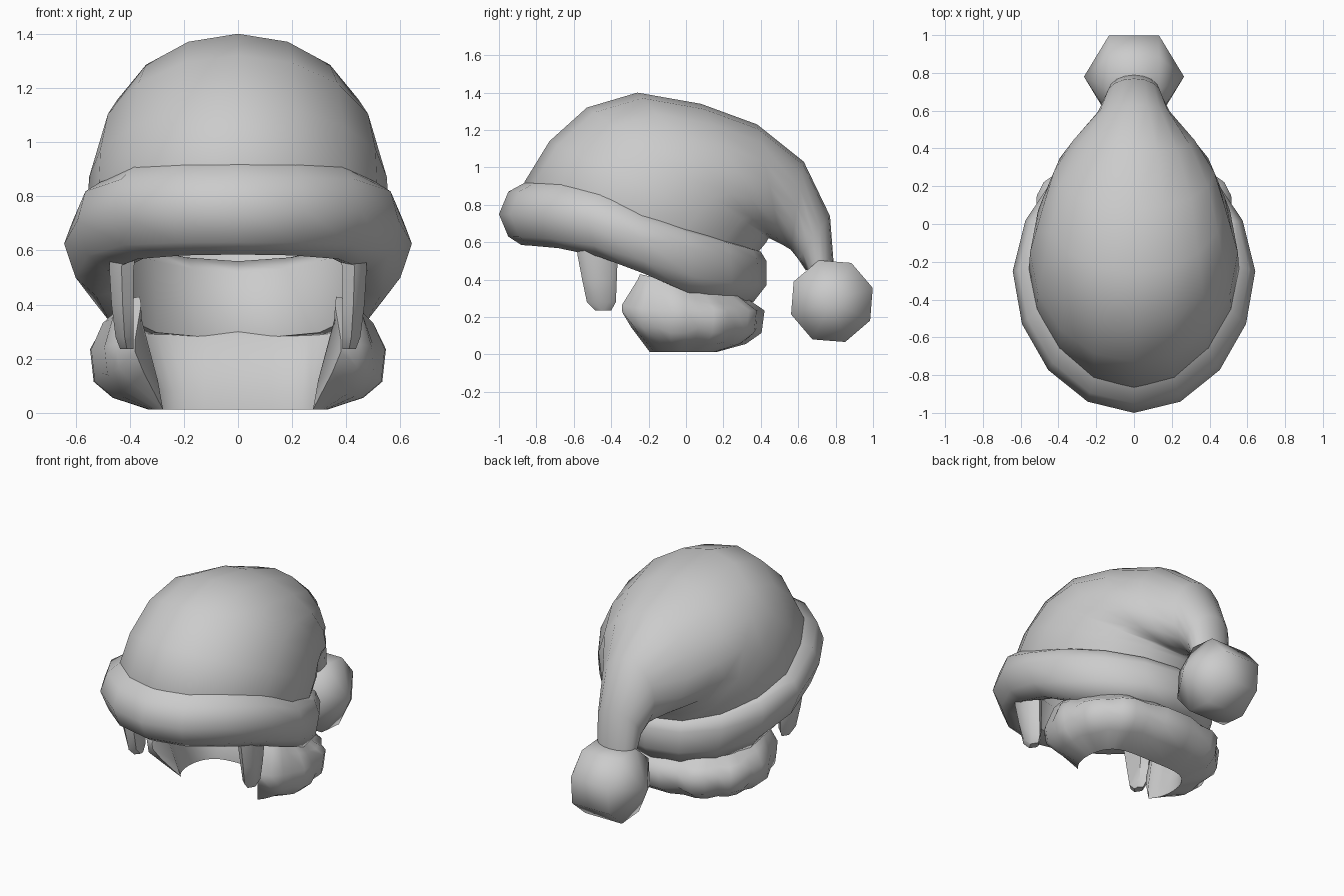
import bpy, bmesh, math
from mathutils import Matrix, Vector

if "Cube" in bpy.data.objects:
    bpy.data.objects.remove(bpy.data.objects["Cube"])

grey = bpy.data.materials.new("soft_grey")
grey.diffuse_color = (0.6, 0.6, 0.6, 1)
grey.use_nodes = True
grey.node_tree.nodes["Principled BSDF"].inputs["Base Color"].default_value = grey.diffuse_color


def finish(name, bm, angle=70):
    bmesh.ops.recalc_face_normals(bm, faces=bm.faces)
    me = bpy.data.meshes.new(name)
    bm.to_mesh(me)
    bm.free()
    me.materials.append(grey)
    ob = bpy.data.objects.new(name, me)
    bpy.context.collection.objects.link(ob)
    bpy.ops.object.select_all(action='DESELECT')
    ob.select_set(True)
    bpy.context.view_layer.objects.active = ob
    bpy.ops.object.shade_smooth_by_angle(angle=math.radians(angle))
    return ob


def loft(name, rings, wrap=False, caps=(), angle=70):
    """Skin closed rings of points; wrap joins the last ring to the first."""
    bm = bmesh.new()
    vs = [[bm.verts.new(p) for p in r] for r in rings]
    n = len(vs[0])
    pairs = list(zip(vs, vs[1:])) + ([(vs[-1], vs[0])] if wrap else [])
    for a, b in pairs:
        for i in range(n):
            j = (i + 1) % n
            bm.faces.new((a[i], a[j], b[j], b[i]))
    for c in caps:
        bm.faces.new(vs[c])
    return finish(name, bm, angle)


def tilted_ring(front, back, w, rise=0.0, sag=0.0, n=16, skew=0.0, taper=0.0):
    """Ellipse through two points of the centre plane, with half width w;
    rise lifts the front half, sag drops the back half, taper narrows the back."""
    pts = []
    for i in range(n):
        a = 2 * math.pi * i / n
        t = (1 - math.cos(a)) / 2
        y = front[0] + (back[0] - front[0]) * t + skew * math.sin(a) ** 2
        z = front[1] + (back[1] - front[1]) * t
        z += (rise if t < .5 else sag) * math.sin(2 * math.pi * t)
        x = w * math.sin(a) * (1 - taper * max(0, 2 * t - 1))
        pts.append((x, y, z))
    return pts


# Hat body, fanning over the head and drooping into the tail
hat = [((-.85, .86), (.36, .48), .54), ((-.865, .92), (.38, .54), .557),
       ((-.73, 1.14), (.43, .60), .55), ((-.53, 1.32), (.44, .62), .52),
       ((-.26, 1.40), (.45, .62), .48), ((.08, 1.34), (.47, .61), .425),
       ((.38, 1.23), (.51, .59), .32), ((.63, 1.03), (.56, .56), .19),
       ((.77, .74), (.60, .51), .145), ((.79, .48), (.64, .45), .13)]
loft("hat_body", [tilted_ring(*r) for r in hat], caps=(-1,))

# Thick rolled brim: front, back, half width, rise, sag
brim = [((-.85, .925), (.36, .56), .54, .05, 0), ((-.95, .87), (.40, .55), .61, .05, 0),
        ((-1, .75), (.43, .50), .642, .04, .01), ((-.95, .63), (.43, .37), .60, .035, .035),
        ((-.88, .585), (.36, .28), .525, .035, .045),
        ((-.78, .61), (.27, .28), .45, .03, .04), ((-.76, .80), (.26, .52), .46, .04, 0)]
loft("hat_brim", [tilted_ring(*r, skew=.035, taper=.08) for r in brim], wrap=True)

# Pompom
bm = bmesh.new()
turn = (Matrix.Translation((0, .78, .285)) @ Matrix.Rotation(math.radians(18), 4, 'X')
        @ Matrix.Rotation(math.pi / 2, 4, 'Y'))
bmesh.ops.create_uvsphere(bm, u_segments=8, v_segments=3, radius=.265, matrix=turn)
finish("pompom", bm, 80)

# Curly hair around the nape: one curl every three stations
rings = []
N = 27
for k in range(N + 1):
    a = math.radians(40 + 280 * k / N)
    s, c = math.sin(a), math.cos(a)
    curl = math.cos(2 * math.pi * (k - 1.5) / 3.0)
    lump = .975 + .065 * curl
    dz = .02 * curl
    tip = max(0, 1 - min(k, N - k) / 3)
    outer = Vector((math.copysign(.545 * abs(s) ** .75, s), -.02 - .44 * c, 0))
    inner = Vector((math.copysign(.33 * abs(s) ** .4, s), -.04 - .20 * c, 0))
    top = max(.33 - .25 * outer.y, .29)

    def at(f, z, dy=0):
        p = inner.lerp(outer, f)
        return (p.x, p.y + dy, z)
    rings.append([at(.55 + .2 * tip, top + .03 - .02 * tip, .07 * tip),
                  at(.80 * (1 + (lump - 1) * 1.3), top - .02, .05 * tip),
                  at(lump, .235 + tip * .03),
                  at(.93 + .03 * curl, .125 - dz + tip * .08),
                  at(.62, .06 - dz * .4 + tip * .08),
                  at(0, .012),
                  at(.02 + .15 * tip, .08 + .04 * tip),
                  at(.3 + .4 * tip, top - .01 - .06 * tip, .05 * tip)])
loft("curly_hair", rings, caps=(0, -1), angle=60)

# Side locks hanging from the brim: z, y range, x range
lock = [(.62, -.59, -.36, .375, .475), (.53, -.58, -.365, .385, .475),
        (.40, -.555, -.37, .385, .467), (.28, -.53, -.375, .385, .452),
        (.235, -.485, -.40, .385, .435)]
for side, label in ((1, "right"), (-1, "left")):
    rings = []
    for z, y0, y1, x0, x1 in lock:
        xm = (x0 + x1) / 2
        rings.append([(side * x, y, z) for x, y in
                      ((x0, y0 + .03), (xm, y0), (x1, y0 + .04),
                       (x1, y1 - .04), (xm, y1), (x0, y1 - .03))])
    loft(label + "_side_lock", rings, caps=(0, -1), angle=50)
